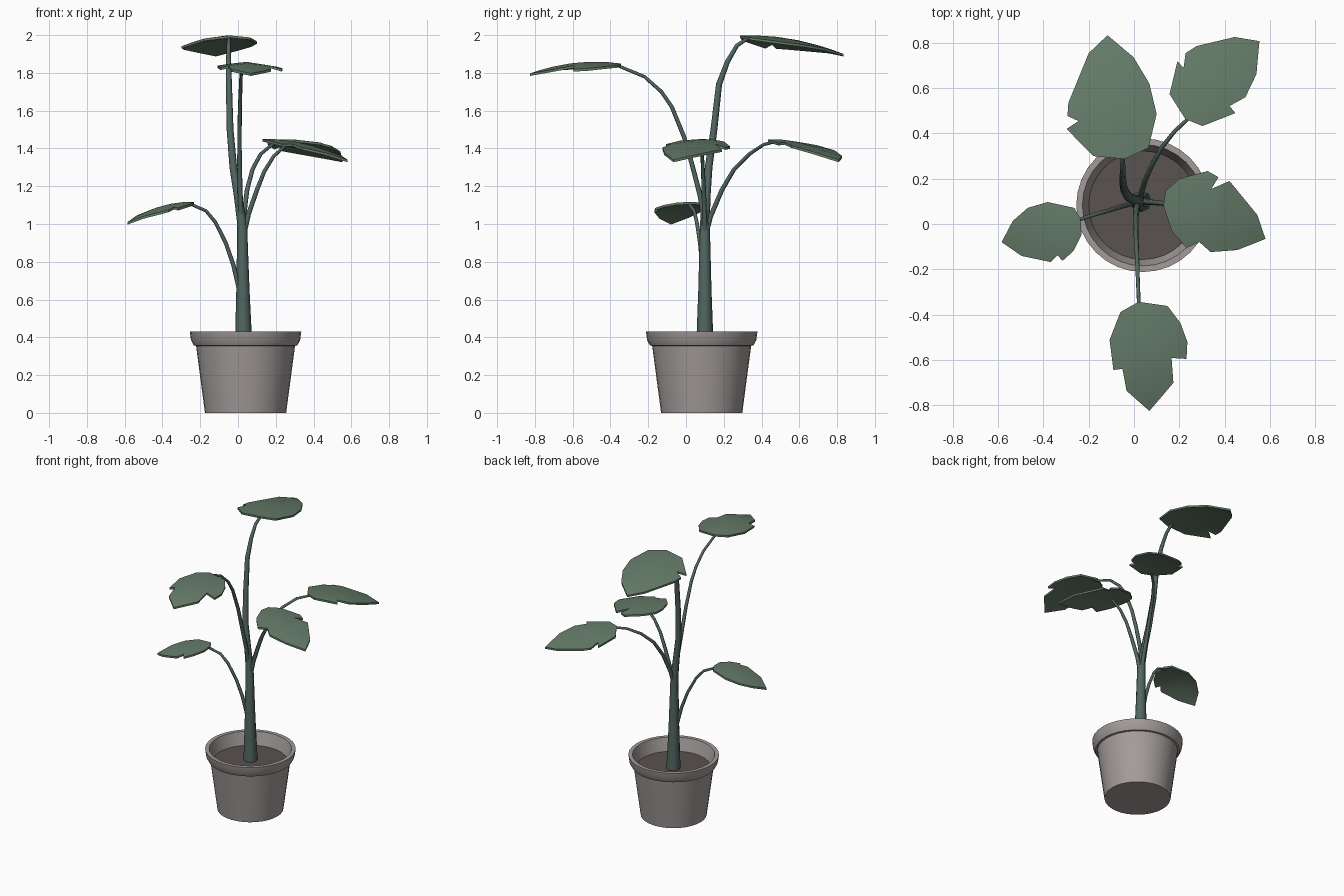
import bpy, bmesh, math
from mathutils import Vector
from mathutils.geometry import delaunay_2d_cdt

if "Cube" in bpy.data.objects:
    bpy.data.objects.remove(bpy.data.objects["Cube"])


def material(name, rgb):
    m = bpy.data.materials.new(name)
    m.diffuse_color = (*rgb, 1)
    m.use_nodes = True
    m.node_tree.nodes["Principled BSDF"].inputs["Base Color"].default_value = m.diffuse_color
    return m


LEAF = material("leaf_green", (0.13, 0.20, 0.14))
STEM = material("stem_green", (0.085, 0.135, 0.12))
CLAY = material("pot_clay", (0.36, 0.33, 0.32))
SOIL = material("soil_brown", (0.10, 0.085, 0.08))


def finish(name, bm, mat, angle=40):
    bmesh.ops.recalc_face_normals(bm, faces=bm.faces[:])
    me = bpy.data.meshes.new(name)
    bm.to_mesh(me)
    bm.free()
    me.materials.append(mat)
    ob = bpy.data.objects.new(name, me)
    bpy.context.collection.objects.link(ob)
    bpy.ops.object.select_all(action='DESELECT')
    ob.select_set(True)
    bpy.context.view_layer.objects.active = ob
    bpy.ops.object.shade_smooth_by_angle(angle=math.radians(angle))
    return ob


def skin(bm, rings):
    for a, b in zip(rings, rings[1:]):
        n = len(a)
        for i in range(n):
            bm.faces.new((a[i], a[(i + 1) % n], b[(i + 1) % n], b[i]))
    bm.faces.new(rings[0][::-1])
    bm.faces.new(rings[-1])


def lathe(name, profile, centre, mat, sides=32):
    bm = bmesh.new()
    rings = []
    for r, z in profile:
        rings.append([bm.verts.new((centre[0] + r * math.cos(i * math.tau / sides),
                                    centre[1] + r * math.sin(i * math.tau / sides), z))
                      for i in range(sides)])
    skin(bm, rings)
    return finish(name, bm, mat, 30)


def tube(name, points, r0, r1, radii=None, sides=8):
    """Tapered stalk along a path."""
    bm = bmesh.new()
    pts = [Vector(p) for p in points]
    rings = []
    for k, p in enumerate(pts):
        tan = pts[min(k + 1, len(pts) - 1)] - pts[max(k - 1, 0)]
        q = Vector((0, 0, 1)).rotation_difference(tan)
        r = radii[k] if radii else r0 + (r1 - r0) * k / (len(pts) - 1)
        rings.append([bm.verts.new(p + q @ Vector((r * math.cos(i * math.tau / sides),
                                                   r * math.sin(i * math.tau / sides), 0)))
                      for i in range(sides)])
    skin(bm, rings)
    return finish(name, bm, STEM, 60)


def leaf(name, base, tip, outline, hump=0.03, droop=0.03, thick=0.013):
    """Thin domed blade: outline seen from above, lifted along the midrib."""
    b, t = Vector(base[:2]), Vector(tip[:2])
    axis = t - b
    length = axis.length
    axis.normalize()
    side = Vector((-axis.y, axis.x))
    n = len(outline)
    mid = [b.lerp(t, f) for f in (0.15, 0.35, 0.55, 0.75, 0.9)]
    coords = [Vector(p) for p in outline] + mid
    verts, _, faces = delaunay_2d_cdt(coords, [], [list(range(n))], 1, 1e-5)[:3]

    def height(p):
        u = (p - b).dot(axis) / length
        s = (p - b).dot(side) / 0.18
        return base[2] + (tip[2] - base[2]) * u + 4 * hump * u * (1 - u) - droop * s * s

    bm = bmesh.new()
    vs = [bm.verts.new((p.x, p.y, height(p))) for p in verts]
    for f in faces:
        bm.faces.new([vs[i] for i in f])
    bmesh.ops.delete(bm, geom=[v for v in bm.verts if not v.link_faces], context='VERTS')
    new = bmesh.ops.extrude_face_region(bm, geom=bm.faces[:], use_keep_orig=True)["geom"]
    bmesh.ops.translate(bm, vec=(0, 0, -thick),
                        verts=[g for g in new if isinstance(g, bmesh.types.BMVert)])
    return finish(name, bm, LEAF, 35)


# Pot and soil
C = (0.04, 0.083)
lathe("pot", [(0.215, 0), (0.262, 0.355), (0.274, 0.357), (0.289, 0.385), (0.295, 0.43),
              (0.268, 0.43), (0.24, 0.335)], C, CLAY)
lathe("soil", [(0.236, 0.325), (0.24, 0.342)], C, SOIL)

# Main stem, curving into the top leaf
tube("main_stem", [(.03, .1, .33), (.026, .1, .65), (.022, .1, 1.0), (.0, .108, 1.15),
                   (-.025, .12, 1.3), (-.042, .148, 1.5), (-.048, .175, 1.74),
                   (-.05, .22, 1.86), (-.05, .27, 1.945), (-.047, .33, 1.985)], 0, 0,
     radii=[.047, .035, .026, .022, .02, .018, .016, .013, .011, .009])

# Leaf stalks
tube("left_stalk", [(.015, .098, .6), (0, .094, .68), (-.025, .086, .785), (-.065, .074, .9),
                    (-.12, .057, 1.01), (-.17, .043, 1.07), (-.255, .015, 1.107)], .013, .008)
tube("front_stalk", [(.018, .1, 1.0), (.012, .075, 1.15), (.008, .032, 1.315), (.008, -.01, 1.46),
                     (.01, -.075, 1.62), (.013, -.13, 1.7), (.016, -.22, 1.78),
                     (.022, -.37, 1.842)], .014, .008)
tube("back_right_stalk", [(.022, .1, .93), (.03, .13, 1.04), (.048, .19, 1.18), (.077, .255, 1.29),
                          (.12, .335, 1.37), (.18, .41, 1.42), (.25, .475, 1.437)], .014, .008)
tube("right_stalk", [(.025, .1, .92), (.055, .098, 1.05), (.1, .094, 1.18), (.14, .09, 1.28),
                     (.19, .086, 1.36), (.255, .078, 1.418)], .014, .008)

# Leaves
leaf("top_leaf", (-.04, .287, 1.998), (-.117, .834, 1.9),
     [(-.117, .834), (-.2, .755), (-.29, .535), (-.294, .477), (-.245, .455), (-.298, .42),
      (-.18, .3), (-.042, .287), (.064, .336), (.1, .486), (.068, .62), (-.002, .737)])
leaf("back_right_leaf", (.25, .45, 1.448), (.554, .808, 1.34),
     [(.227, .463), (.157, .574), (.192, .72), (.219, .689), (.228, .755), (.276, .786),
      (.444, .826), (.554, .808), (.541, .662), (.492, .56), (.422, .521), (.448, .49),
      (.303, .433)], droop=.02)
leaf("right_leaf", (.13, .085, 1.45), (.581, -.066, 1.34),
     [(.13, .08), (.139, .146), (.2, .2), (.325, .234), (.373, .207), (.342, .155), (.422, .19),
      (.545, .04), (.581, -.066), (.457, -.115), (.338, -.124), (.289, -.08), (.232, -.106),
      (.166, -.03)], droop=.025)
leaf("left_leaf", (-.236, .02, 1.117), (-.585, -.08, 1.01),
     [(-.236, .022), (-.232, -.049), (-.267, -.119), (-.316, -.163), (-.338, -.137),
      (-.369, -.168), (-.497, -.141), (-.585, -.08), (-.536, .013), (-.47, .071),
      (-.382, .097), (-.263, .071)])
leaf("front_leaf", (.03, -.346, 1.85), (.068, -.826, 1.797),
     [(.02, -.344), (.148, -.362), (.205, -.437), (.236, -.521), (.232, -.596), (.166, -.592),
      (.174, -.702), (.068, -.826), (-.033, -.737), (-.051, -.64), (-.091, -.645),
      (-.108, -.512), (-.06, -.389)])
